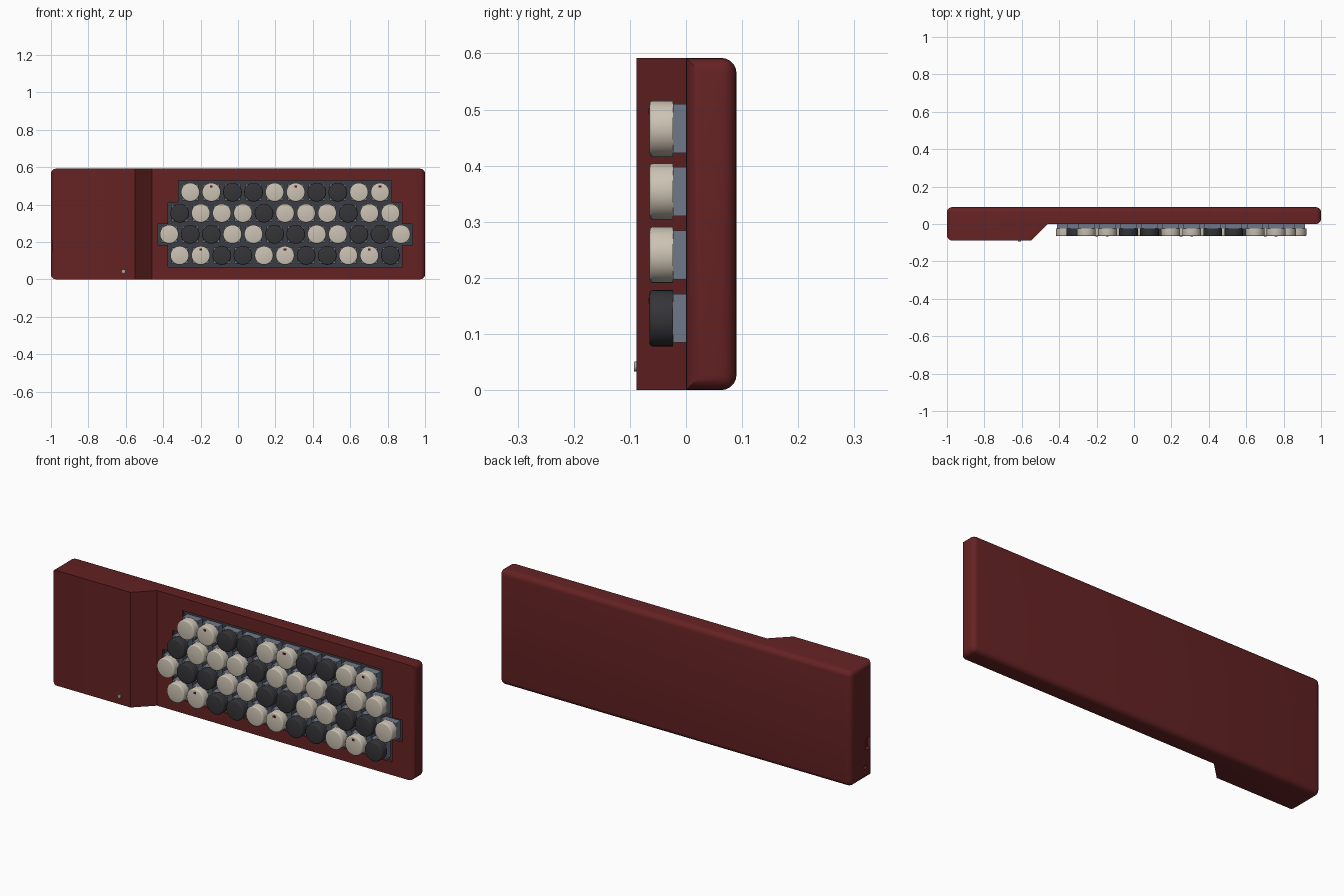
import bpy, bmesh, math
from mathutils import Matrix, Vector

if "Cube" in bpy.data.objects:
    bpy.data.objects.remove(bpy.data.objects["Cube"], do_unlink=True)


def material(name, rgb):
    m = bpy.data.materials.new(name)
    m.use_nodes = True
    m.diffuse_color = (*rgb, 1)
    bsdf = m.node_tree.nodes["Principled BSDF"]
    bsdf.inputs["Base Color"].default_value = (*rgb, 1)
    bsdf.inputs["Roughness"].default_value = 0.6
    return m


RED = material("case red", (0.13, 0.016, 0.017))
CREAM = material("key cream", (0.60, 0.54, 0.45))
DARK = material("key charcoal", (0.035, 0.035, 0.040))
SLATE = material("switch slate", (0.16, 0.19, 0.25))
PLATE = material("plate grey", (0.045, 0.048, 0.058))
LED = material("light grey", (0.42, 0.42, 0.38))
MARK = material("marker red", (0.10, 0.008, 0.008))


def add(name, bm, mat):
    bmesh.ops.recalc_face_normals(bm, faces=bm.faces)
    me = bpy.data.meshes.new(name)
    bm.to_mesh(me)
    bm.free()
    me.materials.append(mat)
    ob = bpy.data.objects.new(name, me)
    bpy.context.collection.objects.link(ob)
    return ob


def smooth(ob):
    bpy.ops.object.select_all(action="DESELECT")
    ob.select_set(True)
    bpy.context.view_layer.objects.active = ob
    bpy.ops.object.shade_smooth_by_angle(angle=math.radians(35))


def prism(points, offset):
    """Closed solid from a 3D outline pushed along offset."""
    bm = bmesh.new()
    face = bm.faces.new([bm.verts.new(p) for p in points])
    ext = bmesh.ops.extrude_face_region(bm, geom=[face])
    bmesh.ops.translate(bm, vec=Vector(offset),
                        verts=[g for g in ext["geom"] if isinstance(g, bmesh.types.BMVert)])
    return bm


def box(x0, x1, y0, y1, z0, z1):
    return prism([(x0, y0, z0), (x1, y0, z0), (x1, y1, z0), (x0, y1, z0)], (0, 0, z1 - z0))


def cylinder(r, y0, y1, segs, axis="Y", rim=0.0):
    """Cylinder whose front cap is at y0, with an optional rounded front rim."""
    bm = bmesh.new()
    bmesh.ops.create_cone(bm, cap_ends=True, segments=segs, radius1=r, radius2=r, depth=y1 - y0)
    if rim:
        top = max(v.co.z for v in bm.verts) - 1e-5
        edges = [e for e in bm.edges if all(v.co.z > top for v in e.verts)]
        bmesh.ops.bevel(bm, geom=edges, offset=rim, segments=3, affect="EDGES", profile=0.5)
    bmesh.ops.rotate(bm, verts=bm.verts,
                     matrix=Matrix.Rotation(math.pi / 2, 3, "X" if axis == "Y" else "Y"))
    if axis == "Y":
        bmesh.ops.translate(bm, verts=bm.verts, vec=(0, (y0 + y1) / 2, 0))
    return bm


# Case: thick left block sloping down to a thin slab, with rounded ends
H, BACK, THICK = 0.592, 0.09, -0.088
outline = [(-1, THICK), (-0.55, THICK), (-0.46, 0), (1, 0), (1, BACK), (-1, BACK)]
bm = prism([(x, y, 0) for x, y in outline], (0, 0, H))
ends = [e for e in bm.edges if all(abs(v.co.x) > 0.999 for v in e.verts)]
bmesh.ops.bevel(bm, geom=ends, offset=0.027, segments=5, affect="EDGES", profile=0.5)
case = add("case", bm, RED)

# Key rows: first key x, key row height, colour pattern
PITCH = 0.1127
ROWS = [(-0.312, 0.128, "CCDDCCDDCCD"),
        (-0.368, 0.241, "CDDCCDDCCDDC"),
        (-0.312, 0.354, "DCCCDCCCDCC"),
        (-0.255, 0.466, "CCDDCCDDCC")]

# Stepped outline around the key rows
left, right = [], []
for x, z, keys in ROWS:
    x0, x1 = x - 0.062, x + PITCH * (len(keys) - 1) + 0.062
    z0, z1 = z - 0.0563, z + 0.0563
    if z == ROWS[0][1]:
        z0 -= 0.005
    if z == ROWS[-1][1]:
        z1 += 0.005
    z0 = left[-1][1] if left else z0
    left += [(x0, z0), (x0, z1)]
    right += [(x1, z0), (x1, z1)]
steps = right + left[::-1]

# Recess, side port and side hole cut from the case
hole = cylinder(0.011, -0.03, 0.03, 20, axis="X")
bmesh.ops.translate(hole, verts=hole.verts, vec=(-1, -0.03, 0.063))
cutters = [prism([(x, -0.05, z) for x, z in steps], (0, 0.075, 0)),
           box(-1.05, -0.978, -0.076, -0.035, 0.147, 0.208), hole]
for cut_bm in cutters:
    cutter = add("cutter", cut_bm, RED)
    cutter.hide_render = True
    mod = case.modifiers.new("cut", "BOOLEAN")
    mod.operation, mod.solver, mod.object = "DIFFERENCE", "EXACT", cutter
    bpy.context.view_layer.objects.active = case
    bpy.ops.object.modifier_apply(modifier=mod.name)
    bpy.data.objects.remove(cutter, do_unlink=True)
smooth(case)

# Mounting plate on the recess floor
add("key_plate", prism([(x, 0.015, z) for x, z in steps], (0, 0.0099, 0)), PLATE)

# Master meshes shared by all keys
caps = {}
for letter, mat in (("C", CREAM), ("D", DARK)):
    ob = add("keycap", cylinder(0.0502, -0.065, -0.023, 32, rim=0.006), mat)
    smooth(ob)
    caps[letter] = ob.data
    bpy.data.objects.remove(ob, do_unlink=True)
switch = add("switch", box(-0.0435, 0.0435, -0.023, 0.016, -0.0435, 0.0435), SLATE)
switch_mesh = switch.data
bpy.data.objects.remove(switch, do_unlink=True)


def place(name, mesh, x, z):
    ob = bpy.data.objects.new(name, mesh)
    ob.location = (x, 0, z)
    bpy.context.collection.objects.link(ob)


# Keys with switches, and small markers on every fourth key of the outer rows
for r, (x, z, keys) in enumerate(ROWS):
    for i, letter in enumerate(keys):
        kx = x + i * PITCH
        place(f"switch_{r}_{i}", switch_mesh, kx, z)
        place(f"keycap_{r}_{i}", caps[letter], kx, z)
        if r in (0, 3) and i % 4 == 1:
            add(f"key_marker_{r}_{i}",
                box(kx - 0.007, kx + 0.007, -0.067, -0.062, z + 0.026, z + 0.036), MARK)

# Indicator light on the thick block
led = add("indicator_light", cylinder(0.009, -0.093, -0.08, 20, rim=0.002), LED)
led.location = (-0.612, 0, 0.042)
smooth(led)
